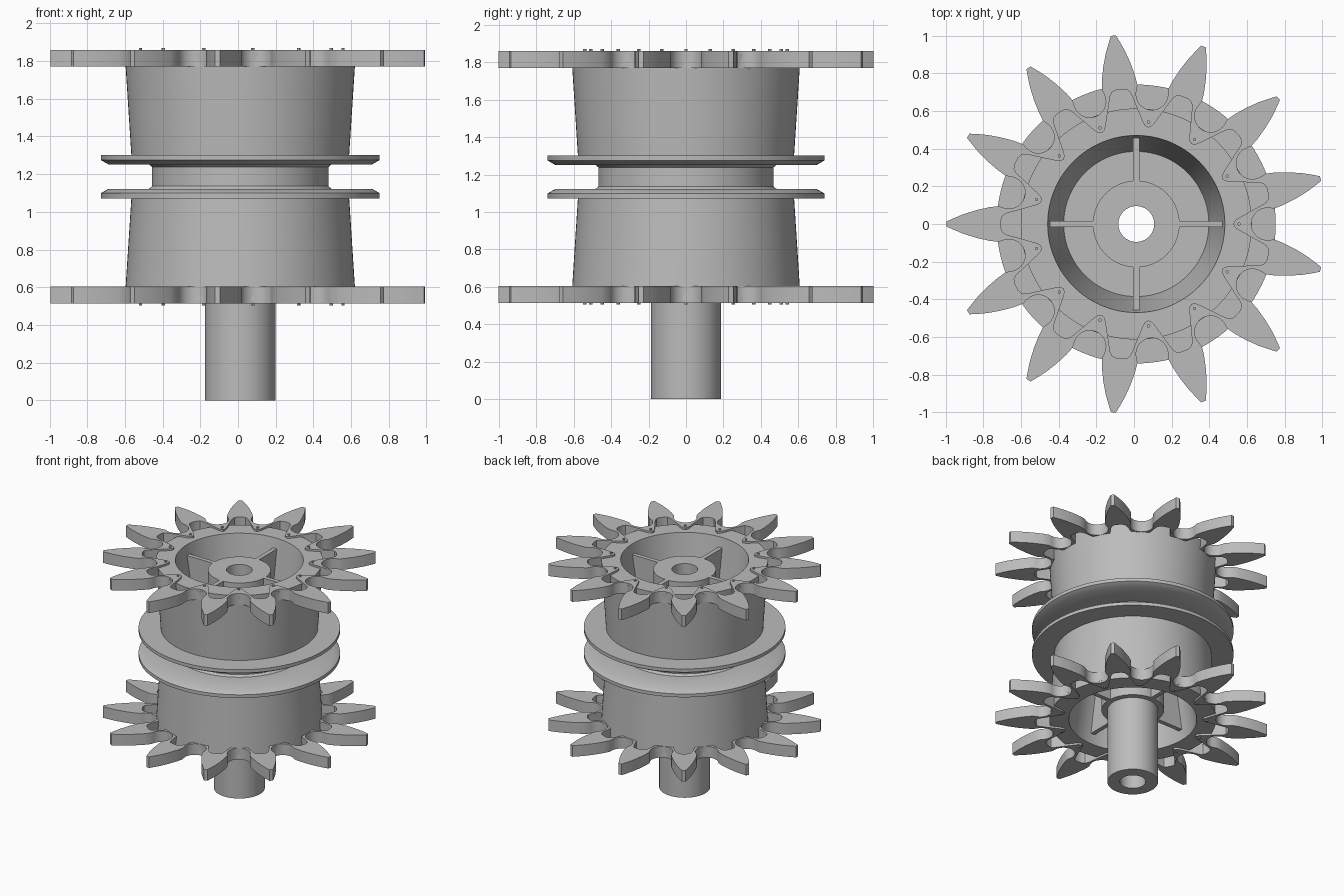
import bpy, bmesh, math
from mathutils import Vector, Matrix

if "Cube" in bpy.data.objects:
    bpy.data.objects.remove(bpy.data.objects["Cube"], do_unlink=True)

CX = 0.012          # axis offset, since the odd tooth count is not symmetric in x
MID = 1.187         # mirror plane height of the two halves
TEETH = 13
STEP = 2 * math.pi / TEETH

steel = bpy.data.materials.new("grey steel")
steel.use_nodes = True
GREY = (0.5, 0.5, 0.5, 1)
steel.diffuse_color = GREY
steel.node_tree.nodes["Principled BSDF"].inputs["Base Color"].default_value = GREY


def finish(bm, name, angle=30):
    bmesh.ops.remove_doubles(bm, verts=bm.verts, dist=1e-5)
    bmesh.ops.recalc_face_normals(bm, faces=bm.faces)
    mesh = bpy.data.meshes.new(name)
    bm.to_mesh(mesh)
    bm.free()
    obj = bpy.data.objects.new(name, mesh)
    obj.location.x = CX
    mesh.materials.append(steel)
    bpy.context.collection.objects.link(obj)
    bpy.ops.object.select_all(action='DESELECT')
    obj.select_set(True)
    bpy.context.view_layer.objects.active = obj
    bpy.ops.object.shade_smooth_by_angle(angle=math.radians(angle))
    return obj


def lathe(name, profile, steps=96):
    """Spin a closed (radius, height) profile around the axis."""
    bm = bmesh.new()
    vs = [bm.verts.new((r, 0, z)) for r, z in profile]
    es = [bm.edges.new((a, b)) for a, b in zip(vs, vs[1:] + vs[:1])]
    bmesh.ops.spin(bm, geom=vs + es, cent=(0, 0, 0), axis=(0, 0, 1),
                   angle=2 * math.pi, steps=steps, use_merge=True)
    return finish(bm, name)


def around(half):
    """Mirror a half-pitch outline about the tooth axis and repeat it for every tooth."""
    pitch = [(x, -y) for x, y in reversed(half)] + list(half)
    pts = []
    for k in range(TEETH):
        turn = Matrix.Rotation(math.pi + k * STEP, 2)
        for p in pitch:
            q = turn @ Vector(p)
            if not pts or (q - pts[-1]).length > 1e-4:
                pts.append(q)
    if (pts[0] - pts[-1]).length < 1e-4:
        pts.pop()
    return pts


def sprocket(name, z0, z1):
    # tooth flank, then the round seat between two teeth
    outer = [(1.007, 0.013), (0.97, 0.03), (0.92, 0.051), (0.85, 0.073), (0.78, 0.089), (0.73, 0.095)]
    u = Vector((math.cos(STEP / 2), math.sin(STEP / 2)))
    v = Vector((u.y, -u.x))
    for i in range(8):
        t = math.radians(95) * (1 - i / 7)
        outer.append(tuple(u * 0.695 + 0.085 * (v * math.sin(t) - u * math.cos(t))))
    # star-shaped opening
    inner = [(0.718, 0.02), (0.71, 0.042), (0.69, 0.056), (0.535, 0.099), (0.513, 0.108), tuple(u * 0.515)]
    bm = bmesh.new()
    for loop in (around(outer), around(inner)):
        vs = [bm.verts.new((p.x, p.y, z0)) for p in loop]
        for a, b in zip(vs, vs[1:] + vs[:1]):
            bm.edges.new((a, b))
    bmesh.ops.triangle_fill(bm, use_beauty=True, edges=bm.edges[:])
    ext = bmesh.ops.extrude_face_region(bm, geom=bm.faces[:])
    for g in ext["geom"]:
        if isinstance(g, bmesh.types.BMVert):
            g.co.z = z1
    return finish(bm, name)


def mirrored(half):
    return half + [(r, 2 * MID - z) for r, z in reversed(half)]


# Drum with the two belt flanges, groove and central web
outside = [(0.47, 1.845), (0.613, 1.845), (0.578, 1.302), (0.74, 1.302), (0.74, 1.275),
           (0.70, 1.252), (0.485, 1.252), (0.468, 1.238)]
inside = [(0.2, 1.32), (0.385, 1.32)]
lathe("drum", mirrored(outside) + [(r, 2 * MID - z) for r, z in reversed(inside)] + inside, 128)

# Hub collar and long hollow shaft
HUB = 1.767
lathe("hub_and_shaft", [(0.095, 0), (0.187, 0), (0.187, 2 * MID - HUB), (0.23, 2 * MID - HUB),
                        (0.23, HUB), (0.095, HUB)], 64)

# Toothed rims with their small pins
for side, flip in (("upper", False), ("lower", True)):
    def h(z):
        return 2 * MID - z if flip else z

    sprocket(side + "_sprocket", h(1.77), h(1.86))

    bm = bmesh.new()
    for k in range(TEETH):
        a = k * STEP
        place = Matrix.Translation((0.545 * math.cos(a), 0.545 * math.sin(a), h(1.855)))
        bmesh.ops.create_cone(bm, cap_ends=True, segments=12, radius1=0.009, radius2=0.009,
                              depth=0.03, matrix=place)
    finish(bm, side + "_pins")

    # Four spokes from the hub to the tapered bore
    bm = bmesh.new()
    for k in range(4):
        turn = Matrix.Rotation(k * math.pi / 2, 3, 'Z')
        rows = [[bm.verts.new(turn @ Vector((r, y, h(z)))) for r, z in
                 ((0.21, 1.3), (0.40, 1.3), (0.459, HUB), (0.21, HUB))] for y in (-0.017, 0.017)]
        bm.faces.new(rows[0])
        bm.faces.new(rows[1])
        for i in range(4):
            j = (i + 1) % 4
            bm.faces.new((rows[0][i], rows[0][j], rows[1][j], rows[1][i]))
    finish(bm, side + "_spokes")
